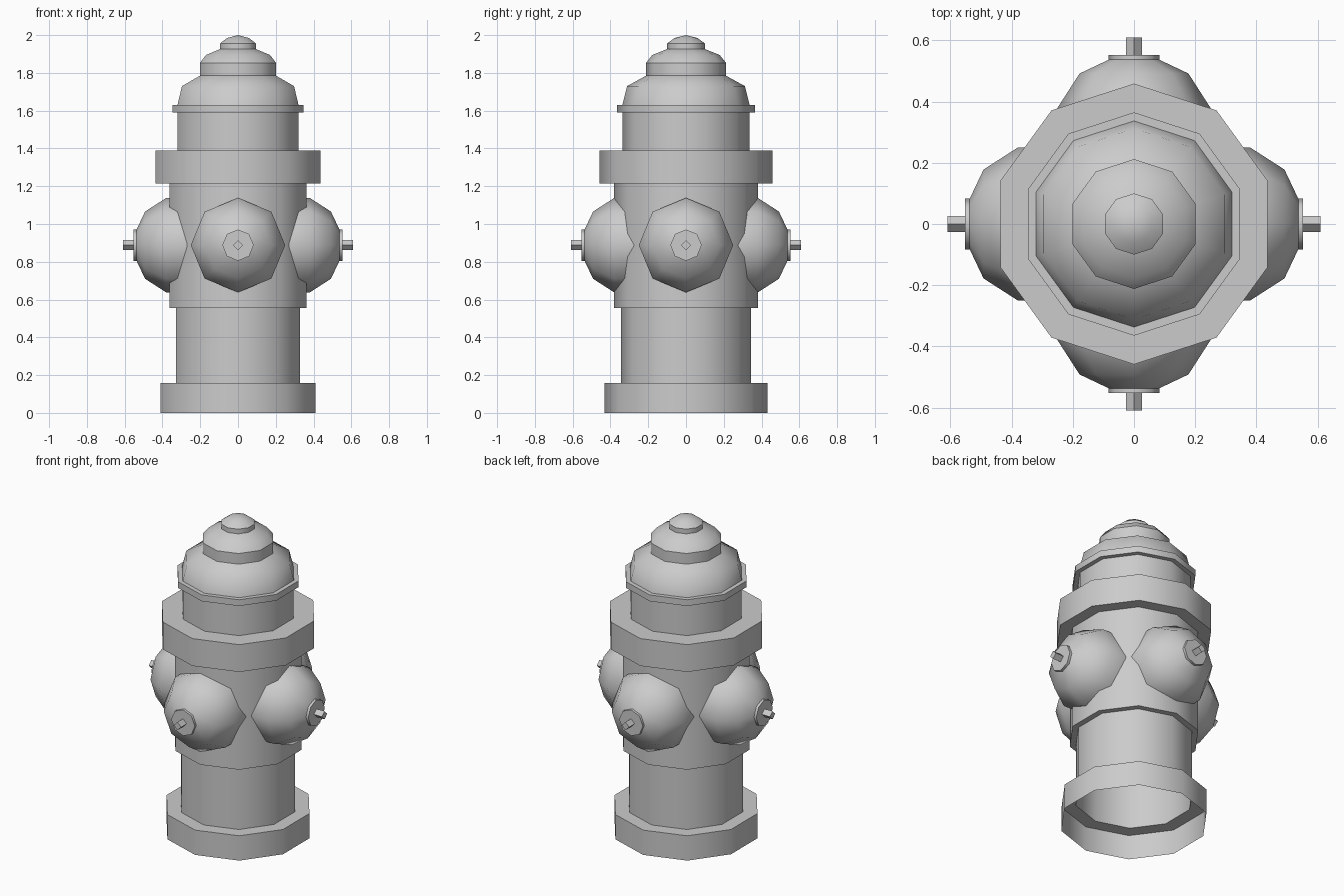
import bpy, bmesh, math
from mathutils import Matrix

if "Cube" in bpy.data.objects:
    bpy.data.objects.remove(bpy.data.objects["Cube"])


def lathe(name, profile, sides, matrix=Matrix()):
    """Revolve (radius, height) points round z, first corner on +y."""
    bm = bmesh.new()
    rings = []
    for r, h in profile:
        if r == 0:
            rings.append([bm.verts.new((0, 0, h))] * sides)
            continue
        angles = [math.pi / 2 + 2 * math.pi * i / sides for i in range(sides)]
        rings.append([bm.verts.new((r * math.cos(a), r * math.sin(a), h)) for a in angles])
    for low, high in zip(rings, rings[1:]):
        for i in range(sides):
            j = (i + 1) % sides
            corners = [low[i], low[j], high[j], high[i]]
            bm.faces.new(list(dict.fromkeys(corners)))
    bm.transform(matrix)
    mesh = bpy.data.meshes.new(name)
    bm.to_mesh(mesh)
    bm.free()
    obj = bpy.data.objects.new(name, mesh)
    bpy.context.collection.objects.link(obj)
    bpy.ops.object.select_all(action='DESELECT')
    obj.select_set(True)
    bpy.context.view_layer.objects.active = obj
    bpy.ops.object.shade_smooth_by_angle(angle=math.radians(50))
    return obj


# Hollow barrel, open at the bottom, with base and upper flange
lathe("barrel", [(.431, 0), (.431, .158), (.345, .158), (.345, .556),
                 (.382, .556), (.382, 1.214), (.459, 1.214), (.459, 1.388),
                 (.336, 1.388), (.336, 1.59), (.365, 1.59), (.365, 1.63),
                 (.337, 1.63)], 10)

# Stepped bonnet
lathe("bonnet_dome", [(.337, 1.63), (.312, 1.73), (.212, 1.785)], 10)
lathe("bonnet_collar", [(.212, 1.785), (.212, 1.853)], 10)
lathe("upper_dome", [(.212, 1.853), (.178, 1.895), (.1, 1.926)], 10)
lathe("top_collar", [(.1, 1.926), (.1, 1.956)], 10)
lathe("top_cap", [(.1, 1.956), (.06, 1.985), (0, 2.0)], 10)

# Four identical outlets round the barrel
for k, side in enumerate(("front", "right", "back", "left")):
    place = (Matrix.Translation((0, 0, .888))
             @ Matrix.Rotation(k * math.pi / 2, 4, 'Z')
             @ Matrix.Rotation(math.pi / 2, 4, 'X'))
    lathe(side + "_outlet", [(.25, .27), (.25, .38), (.178, .492),
                             (.083, .537)], 8, place)
    lathe(side + "_outlet_disc", [(.083, .535), (.083, .553), (0, .553)], 8, place)
    lathe(side + "_outlet_nut", [(.026, .55), (.026, .61), (0, .61)], 4, place)
